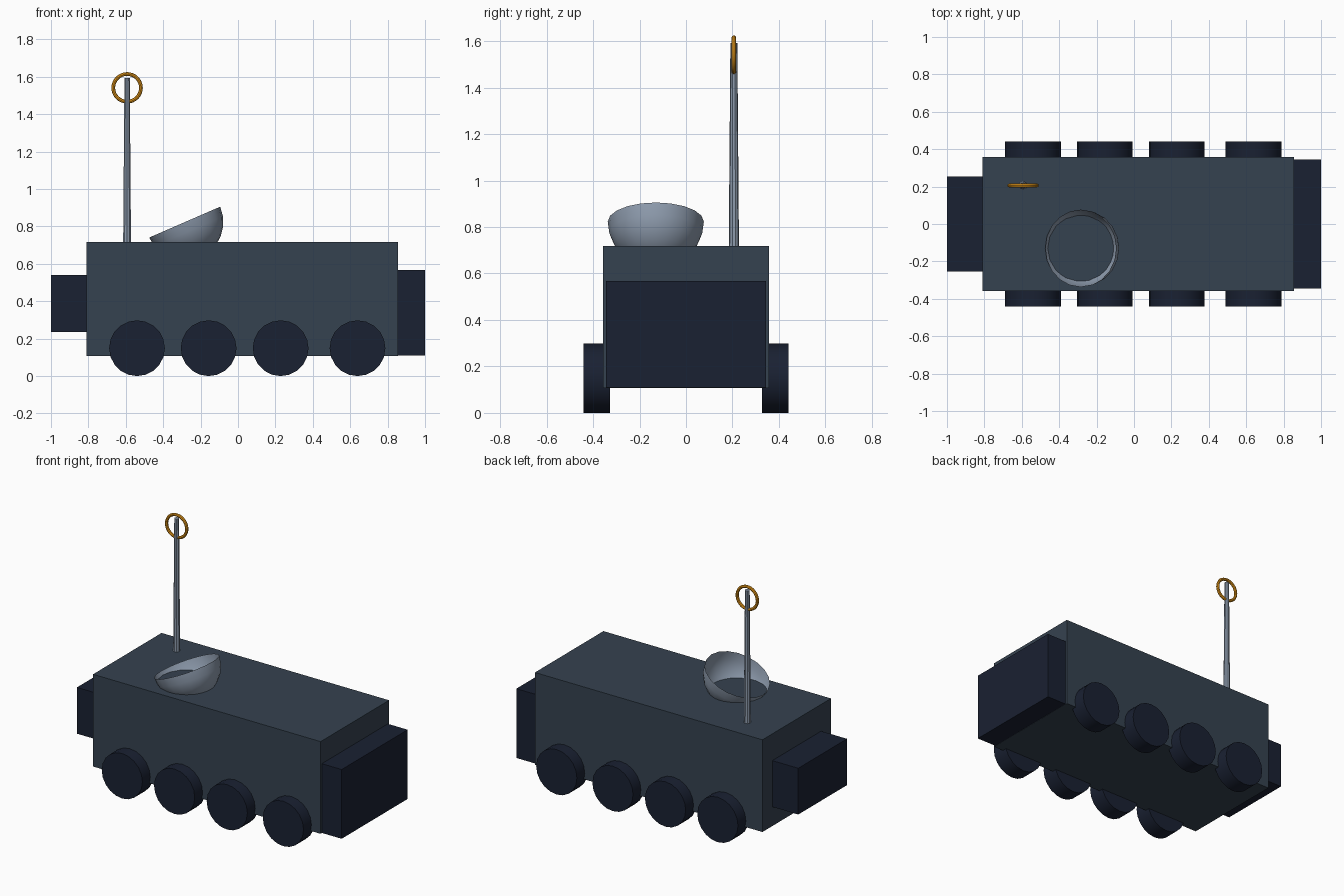
import bpy, bmesh
from math import radians, pi
from mathutils import Matrix, Vector

if "Cube" in bpy.data.objects:
    bpy.data.objects.remove(bpy.data.objects["Cube"])


def material(name, rgb):
    m = bpy.data.materials.new(name)
    m.diffuse_color = (*rgb, 1)
    m.use_nodes = True
    m.node_tree.nodes["Principled BSDF"].inputs["Base Color"].default_value = m.diffuse_color
    return m


SLATE = material("slate", (0.036, 0.054, 0.08))
DARK = material("dark_navy", (0.010, 0.015, 0.032))
STEEL = material("steel", (0.27, 0.33, 0.42))
AMBER = material("amber", (0.80, 0.32, 0.01))


def finish(name, mat, smooth=False):
    ob = bpy.context.object
    ob.name = name
    ob.data.materials.append(mat)
    if smooth:
        bpy.ops.object.shade_smooth_by_angle(angle=radians(35))
    return ob


def box(name, lo, hi, mat):
    lo, hi = Vector(lo), Vector(hi)
    bpy.ops.mesh.primitive_cube_add(size=1)
    bpy.context.object.data.transform(
        Matrix.Translation((lo + hi) / 2) @ Matrix.Diagonal((*(hi - lo), 1)))
    return finish(name, mat)


# Hull with a wide block at one end and a smaller one at the other
box("hull", (-0.81, -0.358, 0.108), (0.855, 0.358, 0.718), SLATE)
box("nose_block", (0.43, -0.345, 0.109), (1.0, 0.345, 0.567), DARK)
box("tail_block", (-1.0, -0.255, 0.235), (-0.80, 0.255, 0.541), DARK)

# Four wheels on each side
for side, label in ((-1, "front"), (1, "back")):
    for i, x in enumerate((-0.54, -0.157, 0.228, 0.639)):
        bpy.ops.mesh.primitive_cylinder_add(
            vertices=20, radius=0.149, depth=0.113,
            location=(x, side * 0.384, 0.149), rotation=(pi / 2, 0, 0))
        finish(f"wheel_{label}_{i + 1}", DARK, True)

# Open half-sphere dish, tilted and sunk into the roof
bpy.ops.mesh.primitive_uv_sphere_add(segments=20, ring_count=12, radius=0.207)
dish = finish("dish", STEEL)
bm = bmesh.new()
bm.from_mesh(dish.data)
bmesh.ops.delete(bm, geom=[v for v in bm.verts if v.co.z > 0.001], context='VERTS')
bm.to_mesh(dish.data)
bm.free()
dish.location = (-0.285, -0.13, 0.823)
dish.rotation_euler = (0, radians(-23.5), 0)
bpy.ops.object.shade_smooth_by_angle(angle=radians(35))

# Tapered mast
bpy.ops.mesh.primitive_cone_add(
    vertices=10, radius1=0.022, radius2=0.015, depth=0.88,
    location=(-0.593, 0.206, 1.153))
finish("mast", STEEL, True)

# Ring at the mast top
bpy.ops.mesh.primitive_torus_add(
    major_radius=0.074, minor_radius=0.010, major_segments=32, minor_segments=8,
    location=(-0.593, 0.206, 1.541), rotation=(pi / 2, 0, 0))
finish("mast_ring", AMBER, True)
